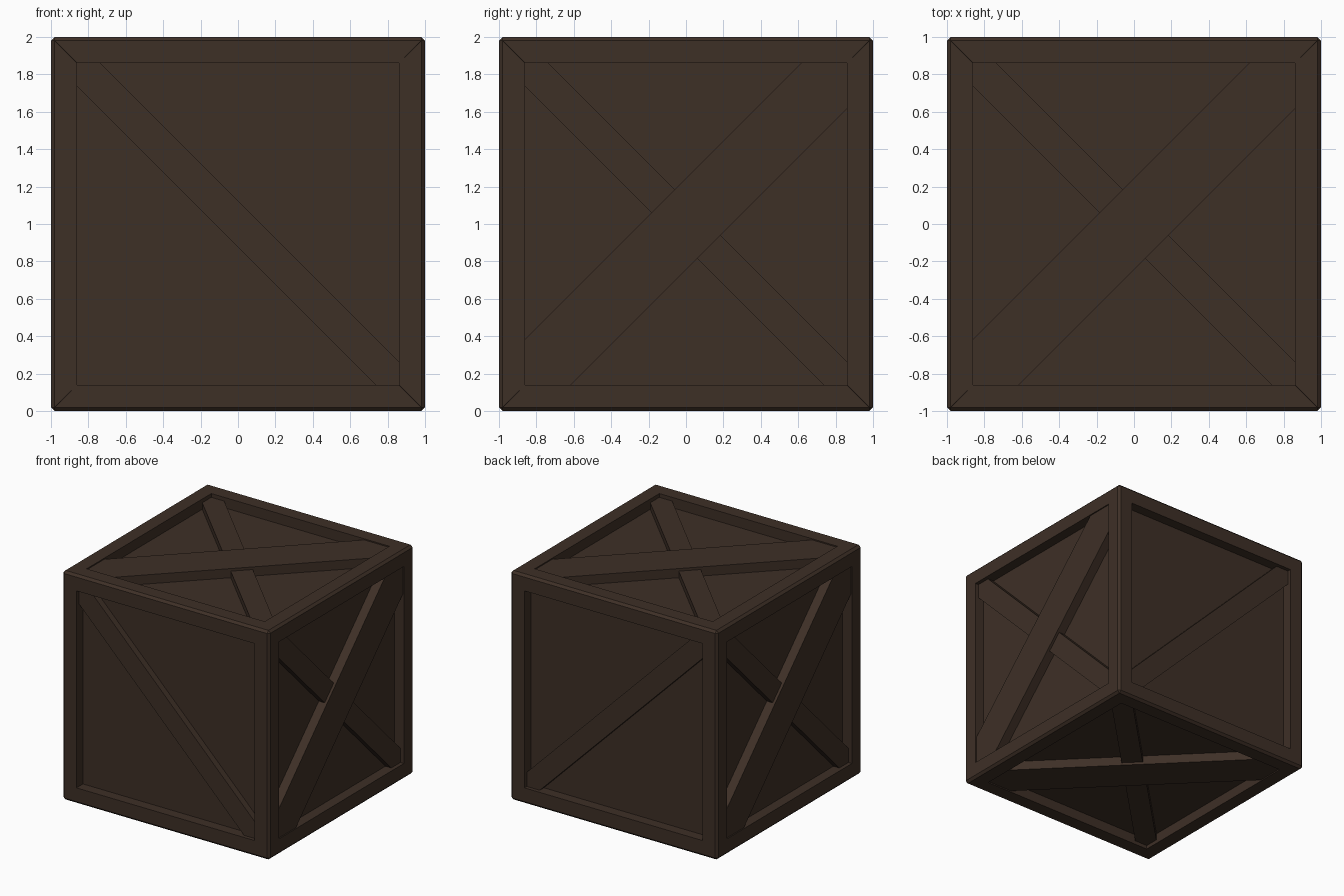
import bpy, bmesh
from mathutils import Vector

if "Cube" in bpy.data.objects:
    bpy.data.objects.remove(bpy.data.objects["Cube"])

# One dark brown wood colour
wood = bpy.data.materials.new("dark_brown_wood")
wood.diffuse_color = (0.048, 0.029, 0.0195, 1)
wood.use_nodes = True
wood.node_tree.nodes["Principled BSDF"].inputs["Base Color"].default_value = wood.diffuse_color

OUT, IN, CH, PANEL = 1.0, 0.86, 0.98, 0.91   # rim, rim inner edge, chamfer, panel depth
CENTRE = Vector((0, 0, 1))


def make(name, verts, faces):
    bm = bmesh.new()
    vs = [bm.verts.new(Vector(v) + CENTRE) for v in verts]
    for f in faces:
        bm.faces.new([vs[i] for i in f])
    bmesh.ops.recalc_face_normals(bm, faces=bm.faces[:])
    me = bpy.data.meshes.new(name)
    bm.to_mesh(me)
    bm.free()
    me.materials.append(wood)
    ob = bpy.data.objects.new(name, me)
    bpy.context.collection.objects.link(ob)


def prism(name, bottom, top):
    n = len(bottom)
    faces = [list(range(n)), list(range(n, 2 * n))]
    faces += [[i, (i + 1) % n, n + (i + 1) % n, n + i] for i in range(n)]
    make(name, bottom + top, faces)


# Inner box whose sides are the recessed panels
square = [(-PANEL, -PANEL), (PANEL, -PANEL), (PANEL, PANEL), (-PANEL, PANEL)]
prism("panel_box", [(x, y, -PANEL) for x, y in square], [(x, y, PANEL) for x, y in square])

# Twelve mitred edge beams with a chamfered outer corner
section = [(IN, IN), (OUT, IN), (OUT, CH), (CH, OUT), (IN, OUT)]
for axis in range(3):
    for sa in (-1, 1):
        for sb in (-1, 1):
            ends = []
            for s in (-1, 1):
                ring = []
                for a, b in section:
                    p = [0, 0, 0]
                    p[axis] = s * min(a, b)
                    p[(axis + 1) % 3] = sa * a
                    p[(axis + 2) % 3] = sb * b
                    ring.append(p)
                ends.append(ring)
            prism("edge_beam", ends[0], ends[1])

# Small chamfer caps closing the eight corners
for x in (-1, 1):
    for y in (-1, 1):
        for z in (-1, 1):
            pts = [(OUT, CH, CH), (CH, OUT, CH), (CH, CH, OUT), (IN, IN, IN)]
            make("corner_cap", [(x * a, y * b, z * c) for a, b, c in pts],
                 [(0, 1, 2), (0, 1, 3), (1, 2, 3), (2, 0, 3)])


# Diagonal brace on one side: band along u = v (slope 1) or u = -v (slope -1)
def brace(name, right, up, slope, k, height):
    right, up = Vector(right), Vector(up)
    out = right.cross(up)
    s = IN + 0.005
    band = [(s, s), (s - k, s), (-s, k - s), (-s, -s), (k - s, -s), (s, s - k)]
    flat = [right * u + up * (v * slope) for u, v in band]
    prism(name, [p + out * (PANEL - 0.02) for p in flat], [p + out * height for p in flat])


WIDE, NARROW = 0.245, 0.125
crossed = {"right": ((0, 1, 0), (0, 0, 1)), "left": ((0, -1, 0), (0, 0, 1)),
           "top": ((1, 0, 0), (0, 1, 0)), "bottom": ((1, 0, 0), (0, -1, 0))}
for side, (r, u) in crossed.items():
    brace(side + "_wide_brace", r, u, 1, WIDE, 0.99)
    brace(side + "_narrow_brace", r, u, -1, NARROW, 0.967)
brace("front_brace", (1, 0, 0), (0, 0, 1), -1, NARROW, 0.967)
brace("back_brace", (-1, 0, 0), (0, 0, 1), 1, NARROW, 0.967)
